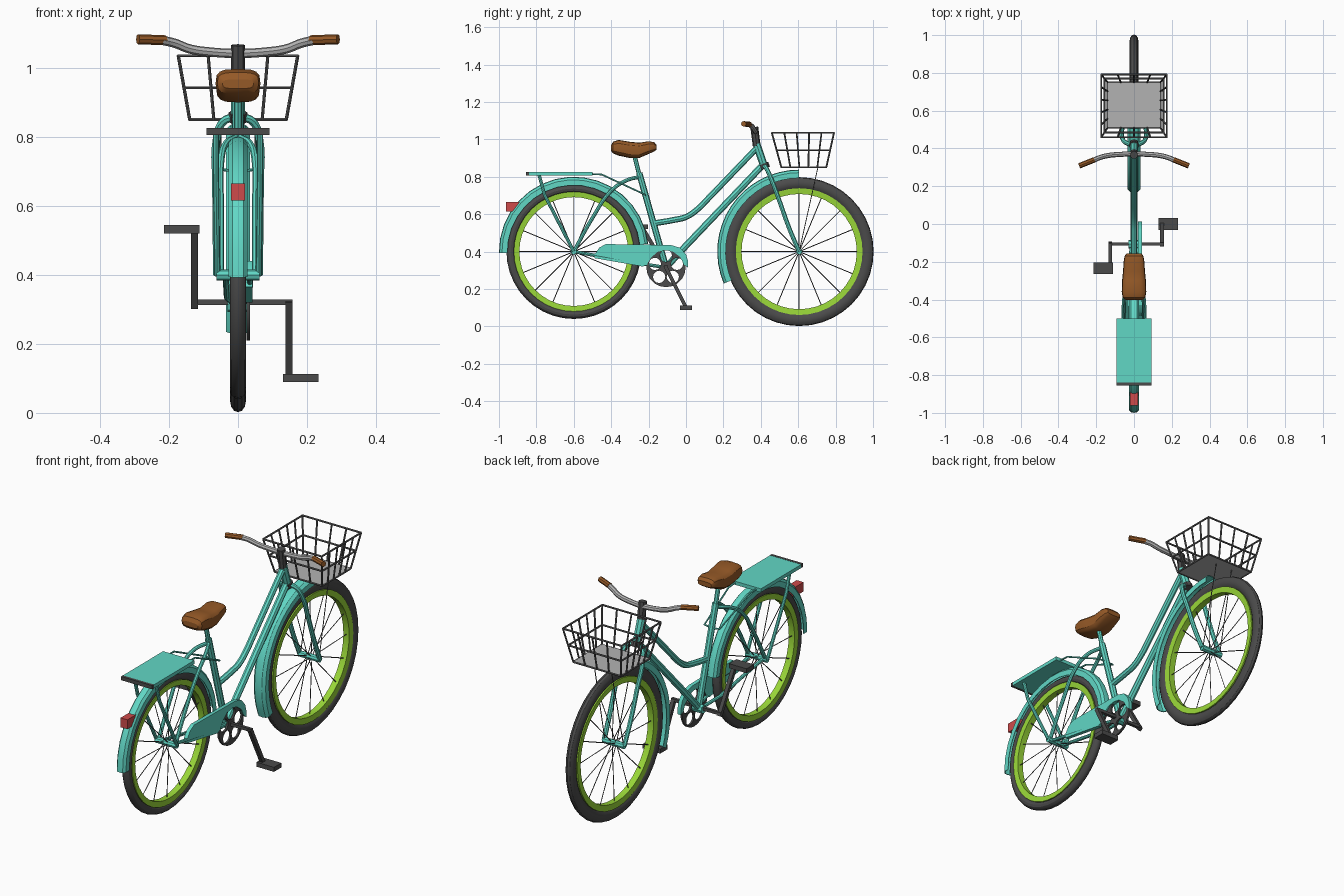
import bpy, bmesh
from math import sin, cos, pi, radians, copysign
from mathutils import Vector

if "Cube" in bpy.data.objects:
    bpy.data.objects.remove(bpy.data.objects["Cube"])


def mat(name, rgb):
    m = bpy.data.materials.new(name)
    m.diffuse_color = (*rgb, 1)
    m.use_nodes = True
    m.node_tree.nodes["Principled BSDF"].inputs["Base Color"].default_value = m.diffuse_color
    return m


TEAL = mat("teal", (0.12, 0.68, 0.56))
GREEN = mat("lime", (0.32, 0.68, 0.04))
BROWN = mat("brown", (0.30, 0.10, 0.02))
RED = mat("red", (0.62, 0.07, 0.07))
DARK = mat("dark", (0.07, 0.07, 0.07))
STEEL = mat("steel", (0.12, 0.12, 0.12))
SILVER = mat("silver", (0.45, 0.45, 0.45))


def add(name, data, m):
    ob = bpy.data.objects.new(name, data)
    bpy.context.collection.objects.link(ob)
    data.materials.append(m)
    return ob


def from_bm(name, bm, m):
    bmesh.ops.recalc_face_normals(bm, faces=bm.faces)
    me = bpy.data.meshes.new(name)
    bm.to_mesh(me)
    bm.free()
    return add(name, me, m)


def tubes(name, paths, r, m, smooth=False, sides=2):
    """Round tubes along one or more point paths."""
    cu = bpy.data.curves.new(name, 'CURVE')
    cu.dimensions = '3D'
    cu.bevel_depth, cu.bevel_resolution = r, sides
    cu.use_fill_caps, cu.resolution_u = True, 5 if smooth else 1
    for p in paths:
        s = cu.splines.new('BEZIER')
        s.bezier_points.add(len(p) - 1)
        for b, c in zip(s.bezier_points, p):
            b.co = c
            b.handle_left_type = b.handle_right_type = 'AUTO' if smooth else 'VECTOR'
    return add(name, cu, m)


def both(path):
    return [[(s * x, y, z) for x, y, z in path] for s in (1, -1)]


def loft(name, rings, m, loop=False):
    """Skin closed rings of points."""
    bm = bmesh.new()
    vs = [[bm.verts.new(p) for p in ring] for ring in rings]
    n = len(vs[0])
    for a, b in zip(vs, vs[1:] + (vs[:1] if loop else [])):
        for i in range(n):
            bm.faces.new((a[i], a[(i + 1) % n], b[(i + 1) % n], b[i]))
    if not loop:
        bm.faces.new(vs[0])
        bm.faces.new(vs[-1][::-1])
    return from_bm(name, bm, m)


def sweep(name, prof, cy, m, a0=0, a1=360, n=40):
    """Revolve an (x, radius) profile about a wheel axle."""
    full = a1 - a0 == 360
    angs = [radians(a0 + (a1 - a0) * i / n) for i in range(n if full else n + 1)]
    return loft(name, [[(x, cy + r * cos(a), 0.4 + r * sin(a)) for x, r in prof] for a in angs], m, full)


def box(name, lo, hi, m):
    return loft(name, [[(x, lo[1], lo[2]), (x, hi[1], lo[2]), (x, hi[1], hi[2]), (x, lo[1], hi[2])]
                       for x in (lo[0], hi[0])], m)


def plate(name, outlines, x, half, m):
    """Flat plate in the y-z plane; inner outlines become holes."""
    cu = bpy.data.curves.new(name, 'CURVE')
    cu.dimensions, cu.fill_mode, cu.extrude = '2D', 'BOTH', half
    for o in outlines:
        s = cu.splines.new('POLY')
        s.points.add(len(o) - 1)
        for p, (y, z) in zip(s.points, o):
            p.co = (y, z, 0, 1)
        s.use_cyclic_u = True
    ob = add(name, cu, m)
    ob.rotation_euler, ob.location = (pi / 2, 0, pi / 2), (x, 0, 0)


def ring(cy, cz, r, n):
    return [(cy + r * cos(2 * pi * i / n), cz + r * sin(2 * pi * i / n)) for i in range(n)]


# wheels and fenders
def wheel(tag, cy, ro, ri, rim, fw, fr, a0, a1):
    rm, rh = (ro + ri) / 2, (ro - ri) / 2
    sweep(tag + "_tyre", [(0.023 * cos(t * pi / 6), rm + rh * sin(t * pi / 6)) for t in range(12)], cy, DARK)
    sweep(tag + "_rim", [(-.017, rim), (.017, rim), (.02, ri + .006), (-.02, ri + .006)], cy, GREEN)
    tubes(tag + "_spokes", [[((-1) ** i * .012, cy + .012 * cos(i * pi / 8), .4 + .012 * sin(i * pi / 8)),
                             (0, cy + rim * cos(i * pi / 8), .4 + rim * sin(i * pi / 8))]
                            for i in range(16)], .0025, STEEL, sides=0)
    tubes(tag + "_hub", [[(-.062, cy, .4), (.062, cy, .4)]], .016, TEAL)
    half = [(1, -.045), (1, -.016), (.6, -.003), (0, 0)]
    outer = [(-fw * x, fr + r) for x, r in half] + [(fw * x, fr + r) for x, r in half[-2::-1]]
    inner = [(x * .88, r - (0 if abs(x) == fw and r < fr - .04 else .004)) for x, r in outer[::-1]]
    sweep(tag + "_fender", outer + inner, cy, TEAL, a0, a1, 16)


wheel("front", .605, .398, .333, .308, .035, .438, 90, 203)
wheel("rear", -.60, .36, .314, .291, .027, .40, 6, 181)

# frame
BB = (0, -.107, .315)
tubes("down_tube", [[(0, .408, .86), (0, -.03, .40), BB]], .018, TEAL)
tubes("top_tube", [[(0, .375, .95), (0, .24, .81), (0, .12, .685), (0, .06, .625), (0, .0, .585), (0, -.06, .57),
                    (0, -.165, .552)]], .016, TEAL, True)
tubes("seat_tube", [[BB, (0, -.25, .82)]], .017, TEAL)
tubes("seat_post", [[(0, -.247, .80), (0, -.28, .93)]], .012, TEAL)
tubes("seat_stays", both([(.05, -.60, .40), (.05, -.50, .58), (.05, -.40, .725), (.035, -.32, .78), (0, -.245, .80)]),
      .010, TEAL, True)
tubes("chain_stays", both([(.036, -.60, .40), (.032, -.24, .335), (.01, -.107, .315)]), .009, TEAL)
tubes("head_tube", [[(0, .418, .855), (0, .377, .975)]], .021, TEAL)
tubes("headset", [[(0, .424, .845), (0, .414, .87)]], .027, DARK)
tubes("stem", [[(0, .378, .965), (0, .365, 1.066)]], .021, DARK)
tubes("fork", both([(.0, .415, .86), (.042, .43, .845), (.062, .455, .79), (.063, .50, .67), (.062, .55, .53),
                    (.06, .605, .40)]), .012, TEAL, True)
tubes("bottom_bracket", [[(-.03, *BB[1:]), (.03, *BB[1:])]], .023, TEAL)

# handlebar and grips
half = [(.22, .335, 1.08), (.185, .35, 1.072), (.14, .362, 1.055), (.08, .368, 1.046)]
tubes("handlebar", [half + [(0, .371, 1.042)] + [(-x, y, z) for x, y, z in half[::-1]]], .0135, SILVER, True)
tubes("grips", both([(.21, .34, 1.08), (.29, .308, 1.083)]), .0145, BROWN)

# saddle
rings = []
for y, w, b, t in [(-.402, .045, .94, .967), (-.39, .06, .925, .987), (-.36, .065, .913, .997), (-.30, .063, .90, .987),
                   (-.25, .058, .90, .982), (-.20, .055, .922, .99), (-.17, .05, .935, .985), (-.157, .04, .945, .97)]:
    pts = []
    for i in range(16):
        c, s = cos(i * pi / 8), sin(i * pi / 8)
        pts.append((w * copysign(abs(c) ** .6, c), y, (b + t) / 2 + (t - b) / 2 * copysign(abs(s) ** .6, s)))
    rings.append(pts)
loft("saddle", rings, BROWN)

# rear rack and tail light
box("rack_plate", (-.092, -.84, .806), (.092, -.50, .825), TEAL)
box("rack_end_bar", (-.092, -.855, .806), (.092, -.84, .826), DARK)
tubes("rack_stays", both([(.064, -.785, .808), (.064, -.755, .70), (.06, -.60, .40)]), .009, TEAL)
tubes("rack_arms", both([(.062, -.51, .815), (.062, -.45, .812), (.045, -.22, .705), (0, -.215, .70)]), .0045, TEAL)
box("tail_light", (-.02, -.962, .615), (.02, -.885, .665), RED)

# chain guard and chainring
plate("chain_guard", [[(-.49, .365), (-.485, .39), (-.465, .42), (-.43, .44), (-.08, .435), (-.03, .42), (0, .385),
                       (.012, .345), (.01, .315), (-.01, .33), (-.03, .37), (-.07, .40), (-.107, .407), (-.15, .40),
                       (-.185, .37), (-.21, .33), (-.23, .32)]], .032, .01, TEAL)
holes = [ring(BB[1] + .062 * cos(a), BB[2] + .062 * sin(a), .033, 12) for a in [radians(18 + 72 * i) for i in range(5)]]
plate("chainring", [ring(BB[1], BB[2], .105, 20)] + holes, .03, .005, DARK)

# cranks and pedals
box("crank_axle", (-.135, BB[1] - .008, .312), (.158, BB[1] + .008, .328), DARK)
for tag, x, y, z, px in (("right", .148, .0, .101, .182), ("left", -.126, -.235, .532, -.163)):
    a, b = Vector((x, *BB[1:])), Vector((x, y, z))
    d = (b - a).normalized() * .01
    n = Vector((0, -d.z, d.y))
    loft(tag + "_crank", [[p + Vector((s, 0, 0)) + k * n for s, k in ((-.01, -1), (.01, -1), (.01, 1), (-.01, 1))]
                          for p in (a - d, b + d * .5)], DARK)
    box(tag + "_pedal", (px - .052, y - .031, z - .012), (px + .052, y + .031, z + .012), DARK)


# basket
def corner(u, v, t):
    """u, v in -1..1 across the basket, t height from 0 to 1."""
    return (u * (.14 + .033 * t), .63 - .005 * t + v * (.12 + .046 * t), .85 + .185 * t)


wires = []
for t in (0, .5, 1):
    c = [corner(u, v, t) for u, v in ((-1, -1), (1, -1), (1, 1), (-1, 1))]
    wires += [[c[i], c[(i + 1) % 4]] for i in range(4)]
for s in (-1, 1):
    wires += [[corner(u / 2, s, 0), corner(u / 2, s, 1)] for u in range(-2, 3)]
    wires += [[corner(s, v / 5, 0), corner(s, v / 5, 1)] for v in (-3, -1, 1, 3)]
tubes("basket_wires", wires, .0048, STEEL, sides=1)
box("basket_floor", (-.143, .51, .848), (.143, .75, .854), SILVER)
tubes("basket_struts", both([(.05, .705, .85), (.055, .605, .40)]), .0025, STEEL, sides=1)

# turn all curves into meshes, then shade
bpy.ops.object.select_all(action='SELECT')
bpy.context.view_layer.objects.active = bpy.data.objects["down_tube"]
bpy.ops.object.convert(target='MESH')
bpy.ops.object.select_all(action='SELECT')
bpy.ops.object.shade_smooth_by_angle(angle=radians(30))
